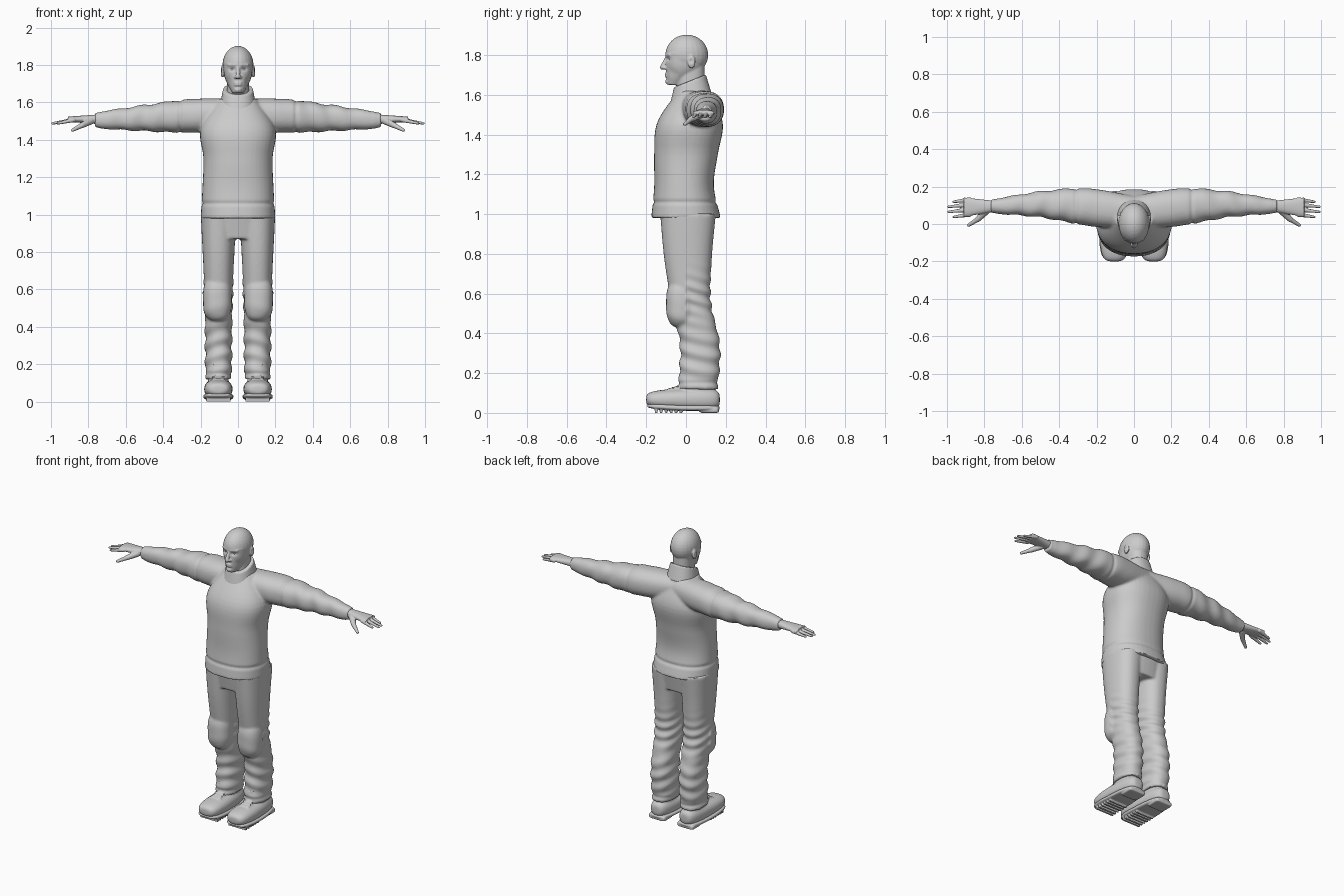
import bpy, bmesh, math
from mathutils import Vector, Matrix

if "Cube" in bpy.data.objects:
    bpy.data.objects.remove(bpy.data.objects["Cube"])

COLOUR = (0.6, 0.6, 0.6, 1)
grey = bpy.data.materials.new("plain grey")
grey.use_nodes = True
grey.diffuse_color = COLOUR
grey.node_tree.nodes["Principled BSDF"].inputs["Base Color"].default_value = COLOUR

ONE, BOTH = (1,), (1, -1)
ACROSS = {"x": (1, 2, 0), "y": (0, 2, 1), "z": (0, 1, 2)}


def along(keys, t):
    """Smooth value at t through evenly spaced keys; a plain number is constant."""
    if not isinstance(keys, tuple):
        return keys
    padded = (2 * keys[0] - keys[1], *keys, 2 * keys[-1] - keys[-2])
    i = min(int(t * (len(keys) - 1)), len(keys) - 2)
    f = t * (len(keys) - 1) - i
    before, start, end, after = padded[i:i + 4]
    slope_in, slope_out = (end - before) / 2, (after - start) / 2
    ease = f * f * (3 - 2 * f)
    return (start + (end - start) * ease + slope_in * f * (1 - f) ** 2
            - slope_out * f * f * (1 - f))


def loft(bm, axis, span, a_mid, a_half, b_mid, b_half, sides=ONE, blunt=None, tilt=0, power=2.3):
    """Rounded sections along an axis; blunt rounds the two ends off."""
    a, b, main = ACROSS[axis]
    steps, segments = 32, 40
    for side in sides:
        rings = []
        for step in range(steps + 1):
            t = (1 - math.cos(math.pi * step / steps)) / 2
            size = 1
            if blunt:
                size = max(1 - abs(2 * t - 1) ** blunt, 0.001) ** (1 / blunt)
            ring = []
            for k in range(segments):
                angle = math.tau * k / segments
                c, s = math.cos(angle), math.sin(angle)
                u = math.copysign(abs(c) ** (2 / power), c) * along(a_half, t) * size
                v = math.copysign(abs(s) ** (2 / power), s) * along(b_half, t) * size
                point = Vector()
                point[a] = along(a_mid, t) + u
                point[b] = along(b_mid, t) + v
                point[main] = span[0] + (span[1] - span[0]) * t + tilt * v
                point.x *= side
                ring.append(bm.verts.new(point))
            rings.append(ring)
        for low, high in zip(rings, rings[1:]):
            for k in range(segments):
                bm.faces.new((low[k - 1], low[k], high[k], high[k - 1]))
        bm.faces.new(rings[0])
        bm.faces.new(rings[-1])


def ball(bm, centre, scale, sides=ONE):
    for side in sides:
        place = Matrix.Translation((centre[0] * side, *centre[1:])) @ Matrix.Diagonal((*scale, 1))
        bmesh.ops.create_uvsphere(bm, u_segments=24, v_segments=16, radius=1, matrix=place)


def capsule(bm, start, end, r_start, r_end, sides=ONE):
    for side in sides:
        p, q = (Vector((v[0] * side, *v[1:])) for v in (start, end))
        turn = (q - p).to_track_quat("Z", "Y").to_matrix().to_4x4()
        bmesh.ops.create_cone(bm, cap_ends=True, segments=16, radius1=r_start, radius2=r_end,
                              depth=(q - p).length, matrix=Matrix.Translation((p + q) / 2) @ turn)
        ball(bm, p, (r_start,) * 3)
        ball(bm, q, (r_end,) * 3)


def finish(bm, name, voxel, shape=None):
    """Fuse the pieces into one skin, then push it along its normals by shape(point)."""
    bmesh.ops.recalc_face_normals(bm, faces=bm.faces)
    mesh = bpy.data.meshes.new(name)
    bm.to_mesh(mesh)
    bm.free()
    obj = bpy.data.objects.new(name, mesh)
    bpy.context.collection.objects.link(obj)
    bpy.ops.object.select_all(action="DESELECT")
    bpy.context.view_layer.objects.active = obj
    obj.select_set(True)
    fuse = obj.modifiers.new("fuse", "REMESH")
    fuse.mode, fuse.voxel_size = "VOXEL", voxel
    soften = obj.modifiers.new("soften", "SMOOTH")
    soften.iterations = 4
    for modifier in ("fuse", "soften"):
        bpy.ops.object.modifier_apply(modifier=modifier)
    if shape:
        moves = [v.normal * shape(v.co) for v in obj.data.vertices]
        for vertex, move in zip(obj.data.vertices, moves):
            vertex.co += move
    obj.data.materials.clear()
    obj.data.materials.append(grey)
    bpy.ops.object.shade_smooth_by_angle(angle=math.radians(50))


def near(distance, width):
    return math.exp(-(distance / width) ** 2)


# Sweater: torso, sleeves, cuffs
def knit_folds(p):
    reach = abs(p.x)
    sleeve = 0.004 * math.sin(50 * reach + 15 * p.z + 20 * p.y) * near(reach - 0.5, 0.2)
    shoulder_seam = 0.006 * near(reach - 0.31, 0.01)
    waistband = 0.006 * near(p.z - 1.06, 0.01)
    return sleeve - shoulder_seam - waistband


bm = bmesh.new()
loft(bm, "z", (0.98, 1.62), a_mid=0, a_half=(0.2, 0.19, 0.185, 0.2, 0.1),
     b_mid=(0, -0.01, 0, 0.02, 0.04), b_half=(0.175, 0.15, 0.16, 0.165, 0.08))
loft(bm, "x", (0, 0.74), a_mid=(0.06, 0.09, 0.105, 0.095), a_half=(0.09, 0.1, 0.07, 0.04),
     b_mid=(1.54, 1.505), b_half=(0.08, 0.09, 0.07, 0.045), sides=BOTH)
loft(bm, "x", (0.7, 0.765), a_mid=0.095, a_half=0.037, b_mid=1.505, b_half=0.04, sides=BOTH)
finish(bm, "sweater", 0.008, knit_folds)

# Collar
bm = bmesh.new()
loft(bm, "z", (1.56, 1.67), a_mid=0, a_half=(0.1, 0.08), b_mid=0.02, b_half=(0.11, 0.08), tilt=0.4)
finish(bm, "collar", 0.006)


# Trousers: pelvis, legs, knee pads
def trouser_folds(p):
    shin = near(p.z - 0.28, 0.16) * math.sin(75 * p.z + 20 * abs(p.x) + 16 * p.y)
    knee_back = near(p.z - 0.58, 0.1) * math.sin(100 * p.z + 30 * p.y) if p.y > 0 else 0
    hem = near(p.z - 0.15, 0.01)
    return 0.005 * (shin + knee_back - hem)


bm = bmesh.new()
loft(bm, "z", (0.87, 1.02), a_mid=0, a_half=0.19, b_mid=0.01, b_half=(0.12, 0.145))
loft(bm, "z", (0.12, 1), a_mid=0.104, a_half=(0.07, 0.075, 0.095),
     b_mid=(0.06, 0.07, 0.025, 0.01, 0.01), b_half=(0.1, 0.1, 0.1, 0.12, 0.14), sides=BOTH)
loft(bm, "z", (0.43, 0.67), a_mid=0.11, a_half=0.077, b_mid=-0.02, b_half=0.08, sides=BOTH, blunt=3)
finish(bm, "trousers", 0.008, trouser_folds)


# Head: skull, jaw, neck, nose, brow, lips, chin, ears
def face_hollows(p):
    x = abs(p.x)
    ear_bowl = near((Vector((x, p.y, p.z)) - Vector((0.094, 0.025, 1.77))).length, 0.01)
    if p.y > -0.04:
        return -0.007 * ear_bowl
    sockets = near(x - 0.032, 0.015) * near(p.z - 1.778, 0.01)
    cheeks = near(x - 0.05, 0.015) * near(p.z - 1.715, 0.025)
    return -0.01 * sockets - 0.004 * cheeks


bm = bmesh.new()
ball(bm, (0, 0.004, 1.8), (0.083, 0.108, 0.102))
loft(bm, "z", (1.65, 1.81), a_mid=0, a_half=(0.03, 0.07, 0.08),
     b_mid=(-0.055, -0.01, 0), b_half=(0.04, 0.09, 0.1))
loft(bm, "z", (1.56, 1.75), a_mid=0, a_half=0.06, b_mid=0.023, b_half=0.07)
capsule(bm, (0, -0.095, 1.79), (0, -0.118, 1.738), 0.009, 0.013)
ball(bm, (0.012, -0.107, 1.735), (0.009, 0.011, 0.008), BOTH)
capsule(bm, (0.015, -0.095, 1.8), (0.05, -0.08, 1.8), 0.009, 0.008, BOTH)
for lip in (1.705, 1.693):
    ball(bm, (0, -0.098, lip), (0.022, 0.009, 0.005))
ball(bm, (0, -0.09, 1.667), (0.02, 0.015, 0.015))
ball(bm, (0.083, 0.028, 1.765), (0.01, 0.02, 0.033), BOTH)
finish(bm, "head", 0.0045, face_hollows)

bm = bmesh.new()
ball(bm, (0.032, -0.074, 1.777), (0.014, 0.013, 0.009), BOTH)
finish(bm, "eyes", 0.002)

# Hands: palm, four fingers, thumb
bm = bmesh.new()
loft(bm, "x", (0.73, 0.91), a_mid=(0.095, 0.09), a_half=(0.027, 0.052),
     b_mid=1.51, b_half=(0.027, 0.014), sides=BOTH)
for i in range(4):
    y, tip = 0.05 + 0.027 * i, 0.995 - 0.014 * (i - 1.5) ** 2
    knuckle = Vector((0.88, y, 1.506))
    end = Vector((tip, y - 0.012, 1.488))
    capsule(bm, knuckle, end, 0.0125, 0.007, BOTH)
thumb_joint = (0.835, 0.025, 1.477)
capsule(bm, (0.79, 0.07, 1.5), thumb_joint, 0.02, 0.015, BOTH)
capsule(bm, thumb_joint, (0.884, -0.006, 1.452), 0.014, 0.009, BOTH)
finish(bm, "hands", 0.0035)

# Shoes: upper, ankle, laces
bm = bmesh.new()
loft(bm, "y", (-0.2, 0.17), a_mid=0.105, a_half=(0.075, 0.075, 0.06),
     b_mid=0.067, b_half=(0.045, 0.055, 0.06), sides=BOTH, blunt=4)
loft(bm, "z", (0.08, 0.2), a_mid=0.105, a_half=0.055, b_mid=0.055, b_half=0.09, sides=BOTH)
for i in range(4):
    y, z = -0.085 + 0.02 * i, 0.12 + 0.006 * i
    capsule(bm, (0.075, y, z), (0.135, y, z), 0.006, 0.006, BOTH)
finish(bm, "shoes", 0.006)

# Soles: plate, heel block, tread bars
bm = bmesh.new()
loft(bm, "y", (-0.195, 0.17), a_mid=0.105, a_half=(0.08, 0.08, 0.065),
     b_mid=(0.035, 0.025, 0.025), b_half=0.014, sides=BOTH, blunt=4, power=4)
loft(bm, "y", (0.07, 0.165), a_mid=0.105, a_half=0.06, b_mid=0.015, b_half=0.015, sides=BOTH, blunt=8, power=6)
for i in range(6):
    for side in BOTH:
        place = Matrix.Translation((side * 0.105, 0.025 * i - 0.15, 0.012))
        bmesh.ops.create_cube(bm, matrix=place @ Matrix.Diagonal((0.13, 0.014, 0.024, 1)))
finish(bm, "soles", 0.004)
